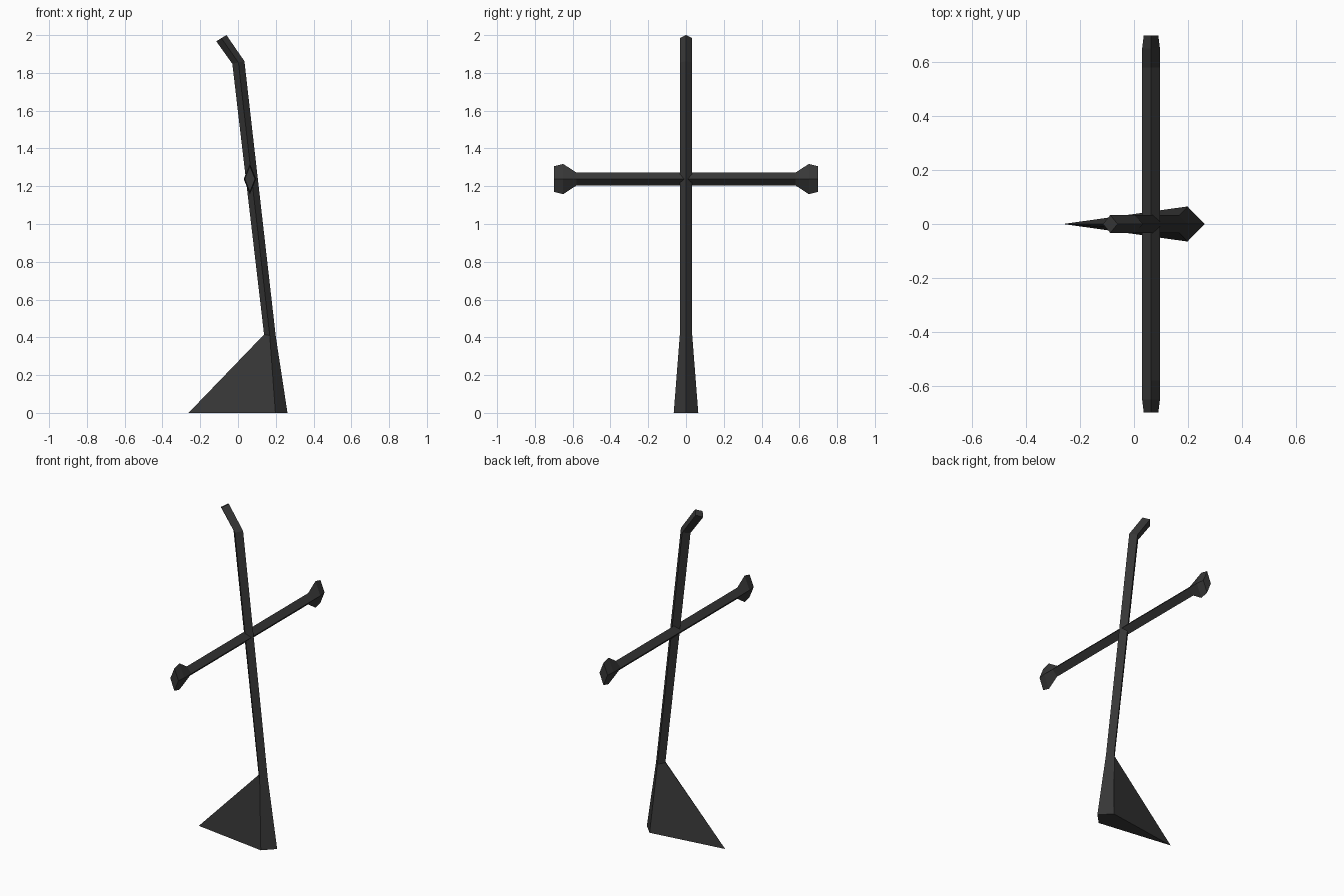
import bpy
import bmesh

cube = bpy.data.objects.get("Cube")
if cube:
    bpy.data.objects.remove(cube, do_unlink=True)

iron = bpy.data.materials.new("dark_iron")
iron.use_nodes = True
colour = (0.038, 0.038, 0.038, 1)
iron.diffuse_color = colour
iron.node_tree.nodes["Principled BSDF"].inputs["Base Color"].default_value = colour


def loft(name, rings):
    """Skin a list of four-point rings into a closed, flat-shaded bar."""
    bm = bmesh.new()
    loops = [[bm.verts.new(p) for p in ring] for ring in rings]
    for a, b in zip(loops, loops[1:]):
        for i in range(4):
            j = (i + 1) % 4
            bm.faces.new((a[i], a[j], b[j], b[i]))
    bm.faces.new(loops[0][::-1])
    bm.faces.new(loops[-1])
    bmesh.ops.recalc_face_normals(bm, faces=bm.faces)
    mesh = bpy.data.meshes.new(name)
    bm.to_mesh(mesh)
    bm.free()
    mesh.materials.append(iron)
    obj = bpy.data.objects.new(name, mesh)
    bpy.context.collection.objects.link(obj)
    return obj


def stem_ring(left, middle, right, half_y):
    """Diamond ring from (x, z) points of the left, middle and right edges."""
    return [(left[0], 0, left[1]), (middle[0], -half_y, middle[1]),
            (right[0], 0, right[1]), (middle[0], half_y, middle[1])]


def bar_ring(y, half_x, half_z):
    """Upright diamond ring across the bar axis."""
    x, z = 0.063, 1.238
    return [(x - half_x, y, z), (x, y, z - half_z),
            (x + half_x, y, z), (x, y, z + half_z)]


# Leaning stem with a wedge blade foot and a bent tip
loft("stem_and_blade", [
    stem_ring((-0.262, 0), (0.198, 0), (0.262, 0), 0.065),
    stem_ring((0.138, 0.415), (0.168, 0.41), (0.2, 0.405), 0.033),
    stem_ring((-0.03, 1.848), (0.002, 1.855), (0.034, 1.862), 0.033),
    stem_ring((-0.115, 1.967), (-0.088, 1.984), (-0.061, 2), 0.033),
])

# Crossbar with flared ends, mirrored about the stem
half = [(0.58, 0.033, 0.034), (0.65, 0.033, 0.08), (0.698, 0.027, 0.068)]
loft("crossbar", [bar_ring(-y, hx, hz) for y, hx, hz in reversed(half)]
     + [bar_ring(y, hx, hz) for y, hx, hz in half])
